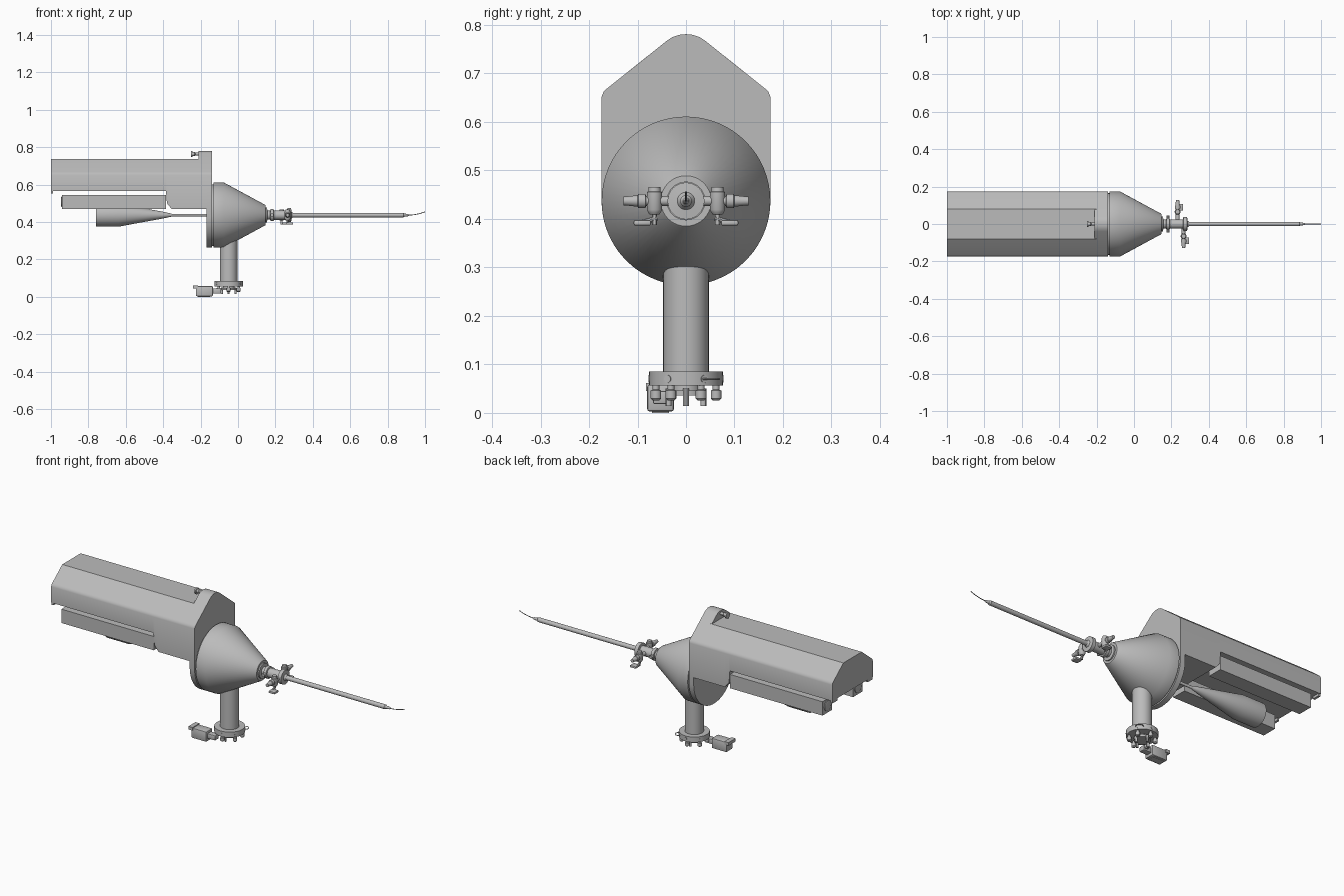
import bpy, bmesh, math
from mathutils import Vector

cube = bpy.data.objects.get("Cube")
if cube:
    bpy.data.objects.remove(cube, do_unlink=True)

grey = bpy.data.materials.new("plain grey")
grey.use_nodes = True
grey.diffuse_color = (0.5, 0.5, 0.5, 1)
grey.node_tree.nodes["Principled BSDF"].inputs["Base Color"].default_value = (0.5, 0.5, 0.5, 1)

AXIS = 0.437    # height of the main axis
HALF = 0.174    # half width of the housing
X, Y, Z = Vector((1, 0, 0)), Vector((0, 1, 0)), Vector((0, 0, 1))


def finish(name, bm, smooth=True):
    bmesh.ops.recalc_face_normals(bm, faces=bm.faces)
    mesh = bpy.data.meshes.new(name)
    bm.to_mesh(mesh)
    bm.free()
    mesh.materials.append(grey)
    obj = bpy.data.objects.new(name, mesh)
    bpy.context.collection.objects.link(obj)
    if smooth:
        bpy.ops.object.select_all(action="DESELECT")
        obj.select_set(True)
        bpy.context.view_layer.objects.active = obj
        bpy.ops.object.shade_smooth_by_angle(angle=math.radians(30))
    return obj


def skin(name, rings):
    """Closed solid through a row of equal-sized rings."""
    bm = bmesh.new()
    rows = [[bm.verts.new(p) for p in ring] for ring in rings]
    n = len(rows[0])
    for a, b in zip(rows, rows[1:]):
        for i in range(n):
            j = (i + 1) % n
            bm.faces.new((a[i], a[j], b[j], b[i]))
    bm.faces.new(rows[0])
    bm.faces.new(rows[-1])
    return finish(name, bm)


def turned(name, origin, axis, profile, sides=32):
    """Turned part: profile is (distance along axis, radius)."""
    u = axis.orthogonal().normalized()
    v = axis.cross(u)
    steps = [2 * math.pi * i / sides for i in range(sides)]
    return skin(name, [[Vector(origin) + axis * t + (u * math.cos(a) + v * math.sin(a)) * r
                        for a in steps] for t, r in profile])


def box(name, lo, hi, bevel=0.0):
    bm = bmesh.new()
    bmesh.ops.create_cube(bm, size=1)
    for v in bm.verts:
        v.co = [l + (c + 0.5) * (h - l) for c, l, h in zip(v.co, lo, hi)]
    if bevel:
        bmesh.ops.bevel(bm, geom=bm.edges[:], offset=bevel, segments=2, affect="EDGES", profile=0.5)
    return finish(name, bm)


def mirrored(half):
    """Complete a right half outline, listed bottom to top."""
    return half + [(-y, z) for y, z in reversed(half)]


def section(x, outline):
    return [(x, y, z) for y, z in outline]


# Housing: gabled hood with a flat ridge, deeper toward the front
def hood(bottom):
    return mirrored([(HALF, bottom), (HALF, 0.652), (0.17, 0.662), (0.164, 0.668), (0.079, 0.736)])

skin("housing", [section(x, hood(b)) for x, b in
                 [(-1, 0.565), (-0.385, 0.565), (-0.38, 0.5), (-0.355, 0.47), (-0.2, 0.47)]])

# Front plate: rounded gable above, half circle below
gable = [(HALF, 0.652), (0.17, 0.662), (0.164, 0.668), (0.04, 0.767), (0.028, 0.775), (0.012, 0.78)]
skin("gable_block", [section(x, mirrored([(HALF, 0.47)] + gable)) for x in (-0.21, -0.165)])
arc = [(HALF * math.sin(a), AXIS - HALF * math.cos(a))
       for a in [math.pi / 2 * (i + 0.5) / 16 for i in range(16)]]
skin("front_plate", [section(x, mirrored(arc + gable)) for x in (-0.168, -0.139)])
turned("latch_pin", (-0.21, 0, 0.764), -X,
       [(-0.01, 0.008), (0.018, 0.008), (0.022, 0.011), (0.032, 0.011), (0.034, 0.017), (0.042, 0.017)], 16)
for y in (-0.15, 0.15):
    box("rear_lip", (-1, y - 0.02, 0.552), (-0.988, y + 0.02, 0.567))

# Side rails under the hood
for s in (-1, 1):
    y0, y1 = sorted((s * 0.09, s * 0.172))
    box("side_rail", (-0.94, y0, 0.47), (-0.385, y1, 0.545))
    turned("rail_end_knob", (-0.938, s * 0.13, 0.508), -X, [(0, 0.028), (0.006, 0.028), (0.008, 0.022)], 20)

# Rear tube on the main axis
turned("rear_tube", (0, 0, AXIS), X,
       [(-0.76, 0.062), (-0.64, 0.062), (-0.5, 0.036), (-0.4, 0.018), (-0.36, 0.009), (-0.355, 0.007), (-0.16, 0.007)], 40)

# Cone chamber
turned("cone_chamber", (0, 0, AXIS), X,
       [(-0.142, 0.165), (-0.132, 0.165), (-0.132, HALF), (-0.075, HALF), (0.145, 0.055), (0.148, 0.052)], 64)

# Neck and fittings
turned("neck", (0, 0, AXIS), X,
       [(0.14, 0.04), (0.155, 0.04), (0.157, 0.024), (0.172, 0.024), (0.174, 0.032), (0.19, 0.032),
        (0.192, 0.025), (0.262, 0.025), (0.264, 0.038), (0.284, 0.038), (0.286, 0.018), (0.295, 0.012)])
for s in (-1, 1):
    turned("neck_bolt", (0.182, 0, AXIS), s * Y, [(0.02, 0.009), (0.045, 0.009)], 12)

# Side valves with port nozzle and lever
for s, x in ((1, 0.233), (-1, 0.265)):
    turned("valve_port", (x, 0, AXIS), s * Y,
           [(0.02, 0.01), (0.05, 0.01), (0.082, 0.01), (0.084, 0.015), (0.098, 0.015),
            (0.1, 0.012), (0.126, 0.009), (0.129, 0.009)], 20)
    turned("valve_body", (x, s * 0.065, AXIS), Z,
           [(-0.028, 0.01), (-0.024, 0.013), (-0.018, 0.016), (0.018, 0.016), (0.02, 0.013), (0.029, 0.012)], 20)
    turned("lever_stem", (x, s * 0.065, AXIS), -Z, [(0.02, 0.005), (0.05, 0.005)], 12)
    ya, yb = sorted((s * 0.072, s * 0.108))
    box("valve_lever", (x - 0.007, ya, 0.386), (x + 0.03, yb, 0.398), 0.004)
    turned("lever_arm", (x, s * 0.065, 0.4), (Y * s - Z * 0.3).normalized(), [(-0.006, 0.005), (0.03, 0.006)], 10)

# Long probe and its fine curved tip
turned("probe", (0, 0, AXIS), X,
       [(0.28, 0.012), (0.885, 0.012), (0.89, 0.008), (0.91, 0.006), (0.916, 0.003)], 24)
wire = bpy.data.curves.new("tip_wire", "CURVE")
wire.dimensions = "3D"
wire.bevel_depth = 0.002
wire.bevel_resolution = 2
spline = wire.splines.new("POLY")
spline.points.add(8)
for i, p in enumerate(spline.points):
    t = i / 8
    p.co = (0.91 + 0.09 * t, 0, AXIS + 0.018 * t * t, 1)
wire.materials.append(grey)
bpy.context.collection.objects.link(bpy.data.objects.new("tip_wire", wire))

# Support column and base flange
CX = -0.05
turned("column", (CX, 0, 0), Z, [(0.08, 0.047), (0.34, 0.047)], 40)
turned("base_flange", (CX, 0, 0), Z, [(0.056, 0.076), (0.085, 0.076)], 40)
turned("flange_hub", (CX, 0, 0), Z, [(0.036, 0.04), (0.046, 0.04), (0.046, 0.03), (0.06, 0.03)], 24)
for i in range(6):
    a = math.pi / 6 + i * math.pi / 3
    d = Vector((math.cos(a), math.sin(a), 0))
    turned("flange_screw", Vector((CX, 0, 0.07)) + d * 0.07, d, [(0, 0.008), (0.007, 0.008)], 12)
    turned("flange_foot", Vector((CX, 0, 0)) + d * 0.062, Z,
           [(0.026, 0.007), (0.03, 0.011), (0.046, 0.011), (0.048, 0.007), (0.06, 0.007)], 14)
for i in range(4):
    a = i * math.pi / 2
    turned("base_pin", (CX + 0.036 * math.cos(a), 0.036 * math.sin(a), 0), Z,
           [(0.014, 0.006), (0.05, 0.006)], 12)

# Cable connector beside the base
box("connector_block", (-0.225, -0.08, 0.003), (-0.135, -0.025, 0.058), 0.005)
box("connector_flange", (-0.24, -0.082, 0.045), (-0.215, -0.022, 0.062))
box("connector_foot", (-0.215, -0.07, 0), (-0.15, -0.035, 0.01))
box("connector_neck", (-0.14, -0.068, 0.018), (-0.09, -0.035, 0.045), 0.004)

# Small loose washer ring
bpy.ops.mesh.primitive_torus_add(location=(0.008, 0.05, 0.07), major_radius=0.018, minor_radius=0.002,
                                 major_segments=24, minor_segments=8)
ring = bpy.context.object
ring.name = "washer_ring"
ring.data.materials.append(grey)
